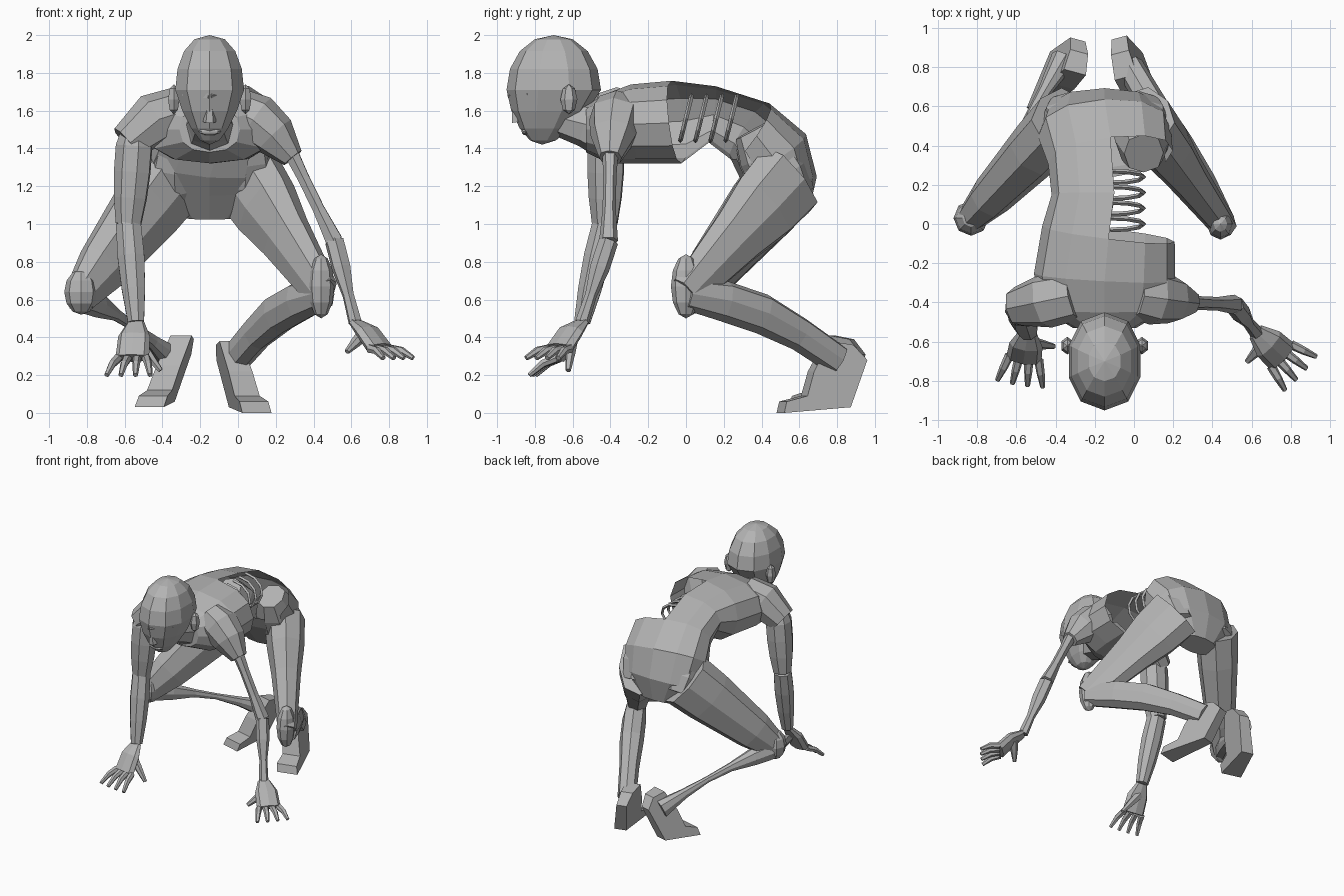
import bpy, bmesh, math
from mathutils import Vector, Matrix

default_cube = bpy.data.objects.get("Cube")
if default_cube:
    bpy.data.objects.remove(default_cube)

UP = Vector((0, 0, 1))
SIDEWAYS = Vector((1, 0, 0))
MIDDLE = -.15  # body centre line

grey = (.45, .45, .45, 1)
skin = bpy.data.materials.new("grey_skin")
skin.use_nodes = True
skin.diffuse_color = grey
skin.node_tree.nodes["Principled BSDF"].inputs["Base Color"].default_value = grey


def boxy(value, power=.85):
    return math.copysign(abs(value) ** power, value)


def finish(name, bm):
    mesh = bpy.data.meshes.new(name)
    bm.to_mesh(mesh)
    bm.free()
    mesh.materials.append(skin)
    part = bpy.data.objects.new(name, mesh)
    bpy.context.collection.objects.link(part)


def loft(name, path, widths, depths, across, sides=8, torn=None):
    """Skin boxy rings along a path; torn is a rule that removes faces."""
    bm = bmesh.new()
    rings = []
    last = len(path) - 1
    for i, centre in enumerate(path):
        along = (path[min(i + 1, last)] - path[max(i - 1, 0)]).normalized()
        wide = (across - along * across.dot(along)).normalized()
        deep = along.cross(wide)
        ring = []
        for k in range(sides):
            angle = math.tau * k / sides
            c, s = boxy(math.cos(angle)), boxy(math.sin(angle))
            ring.append(bm.verts.new(centre + wide * c * widths[i] + deep * s * depths[i]))
        rings.append(ring)
    for near, far in zip(rings, rings[1:]):
        for k in range(sides):
            bm.faces.new((near[k - 1], near[k], far[k], far[k - 1]))
    bm.faces.new(rings[0])
    bm.faces.new(rings[-1])
    bmesh.ops.recalc_face_normals(bm, faces=bm.faces)
    if torn:
        hole = [face for face in bm.faces if torn(face.calc_center_median())]
        bmesh.ops.delete(bm, geom=hole, context='FACES')
    finish(name, bm)


def limb(name, start, end, widths, depth=1, bow=0, across=None, sides=8):
    """Evenly spaced rings between two joints, bowed upward in the middle."""
    start, end = Vector(start), Vector(end)
    steps = [i / (len(widths) - 1) for i in range(len(widths))]
    path = [start.lerp(end, t) + UP * bow * math.sin(math.pi * t) for t in steps]
    loft(name, path, widths, [width * depth for width in widths],
         across or (end - start).cross(UP), sides)


def blob(name, centre, size, segments=8, shape=None):
    """Low-sided ball, optionally reshaped while still of unit size."""
    bm = bmesh.new()
    bmesh.ops.create_uvsphere(bm, u_segments=segments, v_segments=segments - 2, radius=1)
    for vert in bm.verts:
        if shape:
            shape(vert.co)
        vert.co = Vector(centre) + Vector(a * b for a, b in zip(vert.co, size))
    finish(name, bm)


# Torso: one bent shell from neck to crotch, torn open on the left flank
spine_line = [(MIDDLE, -.53, 1.5), (MIDDLE, -.43, 1.5), (MIDDLE, -.27, 1.53), (-.13, -.05, 1.54),
              (-.1, .14, 1.58), (-.12, .34, 1.49), (MIDDLE, .46, 1.36),
              (MIDDLE, .53, 1.2), (MIDDLE, .56, 1.04)]
loft("torso", [Vector(point) for point in spine_line],
     [.16, .33, .36, .34, .32, .32, .34, .31, .16],
     [.12, .18, .21, .22, .15, .18, .21, .17, .09], SIDEWAYS, 12,
     lambda c: -.05 < c.y < .36 and c.x > -.09 and c.z > 1.3)

# Ribs curving through the wound
for i in range(4):
    arc = []
    for k in range(7):
        angle = math.pi * (k / 6 - .5)
        arc.append(Vector((-.12 + .17 * math.cos(angle),
                           .08 * i + .03 * math.sin(angle),
                           1.56 + .12 * math.sin(angle))))
    loft(f"rib_{i + 1}", arc, [.012] * len(arc), [.012] * len(arc), Vector((0, 1, 0)), 4)


# Head: a boxy ball narrowing and sliding forward toward the chin
def narrow_jaw(co):
    low = max(0, -co.z)
    co.x = boxy(co.x) * (1 - low * .4)
    co.y = boxy(co.y, .95) * (1 - low * .35) - low * .25


blob("head", (MIDDLE, -.7, 1.71), (.19, .25, .29), 10, narrow_jaw)
limb("neck", (MIDDLE, -.66, 1.56), (MIDDLE, -.42, 1.5), [.1, .12, .16])

# Face
limb("nose", (MIDDLE, -.91, 1.67), (MIDDLE, -.89, 1.54), [.015, .025, .035], across=SIDEWAYS, sides=6)
blob("mouth", (MIDDLE, -.85, 1.49), (.06, .02, .02))
for side, sign in (("left", 1), ("right", -1)):
    limb(f"{side}_brow", (MIDDLE, -.93, 1.68), (MIDDLE + sign * .14, -.83, 1.69),
         [.02, .025, .015], sides=5)
    blob(f"{side}_eye", (MIDDLE + sign * .07, -.88, 1.63), (.035, .02, .015))
    blob(f"{side}_ear", (MIDDLE + sign * .19, -.62, 1.66), (.035, .045, .08), 6)

# Arms: the right is fleshed, the left is wasted below the shoulder
right_elbow, right_wrist = (-.58, -.43, 1), (-.54, -.55, .48)
left_elbow, left_wrist = (.51, -.41, .91), (.62, -.55, .48)
limb("right_shoulder", (-.3, -.36, 1.6), (-.59, -.42, 1.43), [.13, .14, .1], bow=.04)
limb("right_upper_arm", (-.54, -.42, 1.55), right_elbow, [.06, .1, .1, .09, .07])
limb("right_forearm", right_elbow, right_wrist, [.07, .075, .065, .045])
limb("left_shoulder", (0, -.36, 1.6), (.29, -.4, 1.35), [.12, .14, .12, .06], bow=.04)
limb("left_upper_arm", (.26, -.4, 1.42), left_elbow, [.045, .035, .035, .05], sides=6)
limb("left_forearm", left_elbow, left_wrist, [.05, .05, .03, .035], sides=6)


def hand(side, sign, wrist, knuckles, drop):
    """Palm with four fanned fingers; the thumb lies on the sign side."""
    wrist, knuckles = Vector(wrist), Vector(knuckles)
    heading = knuckles - wrist
    heading.z = 0
    heading.normalize()
    across = heading.cross(UP)
    limb(f"{side}_palm", wrist, knuckles, [.045, .085, .09], .45, .02, across)
    for i in range(4):
        place = i - 1.5
        base = knuckles + across * place * .05
        reach = Matrix.Rotation(-place * .2, 3, 'Z') @ heading * .14
        limb(f"{side}_finger_{i + 1}", base, base + reach - UP * drop,
             [.024, .021, .013], bow=.015, across=across, sides=6)
    base = wrist.lerp(knuckles, .4)
    limb(f"{side}_thumb", base, base + across * sign * .14 - UP * drop * 2,
         [.035, .027, .014], across=heading, sides=6)


hand("right", -1, right_wrist, (-.56, -.68, .29), .09)
hand("left", 1, left_wrist, (.75, -.67, .34), .05)

# Legs: hips, thighs and knees; the right shin is wasted to bone
left_knee, left_ankle = (.45, 0, .63), (-.02, .8, .28)
right_knee, right_ankle = (-.84, .02, .61), (-.36, .84, .29)
limb("left_hip", (.05, .36, 1.5), (.03, .56, 1.13), [.1, .14, .15, .12], 1.1, across=SIDEWAYS)
limb("right_hip", (-.34, .36, 1.45), (-.33, .56, 1.13), [.1, .14, .15, .12], 1.1, across=SIDEWAYS)
limb("left_thigh", (.05, .54, 1.24), left_knee, [.15, .14, .11, .09, .07], 1.5)
limb("right_thigh", (-.36, .53, 1.24), right_knee, [.16, .15, .13, .11, .07], 1.4)
blob("left_knee", (.44, 0, .67), (.07, .08, .17))
blob("right_knee", (-.83, .03, .64), (.09, .09, .12))
limb("left_shin", left_knee, left_ankle, [.07, .09, .09, .075, .07], 1.2, .07)
limb("right_shin", right_knee, right_ankle, [.07, .06, .03, .022, .035, .065], 1.1, .04)


def foot(name, heel, toe, lean):
    """Side profile of (share of length, height), leaning and widening to the sole."""
    profile = [(.17, .36), (0, .28), (.2, .03), (1, 0),
               (.97, .06), (.72, .09), (.64, .22), (.45, .38)]
    heel, toe = Vector(heel), Vector(toe)
    across = (toe - heel).cross(UP).normalized()
    bm = bmesh.new()
    outlines = [[bm.verts.new(heel.lerp(toe, t) + UP * z + SIDEWAYS * lean * (.3 - z)
                              + across * sign * (.04 + t * .04))
                 for t, z in profile] for sign in (-1, 1)]
    inner, outer = outlines
    for k in range(len(profile)):
        bm.faces.new((inner[k - 1], inner[k], outer[k], outer[k - 1]))
    soles = [bm.faces.new(outline) for outline in outlines]
    bmesh.ops.triangulate(bm, faces=soles)
    bmesh.ops.recalc_face_normals(bm, faces=bm.faces)
    finish(name, bm)


foot("left_foot", (-.08, .95, 0), (.04, .5, 0), .2)
foot("right_foot", (-.28, .94, .03), (-.38, .57, .03), -.3)
